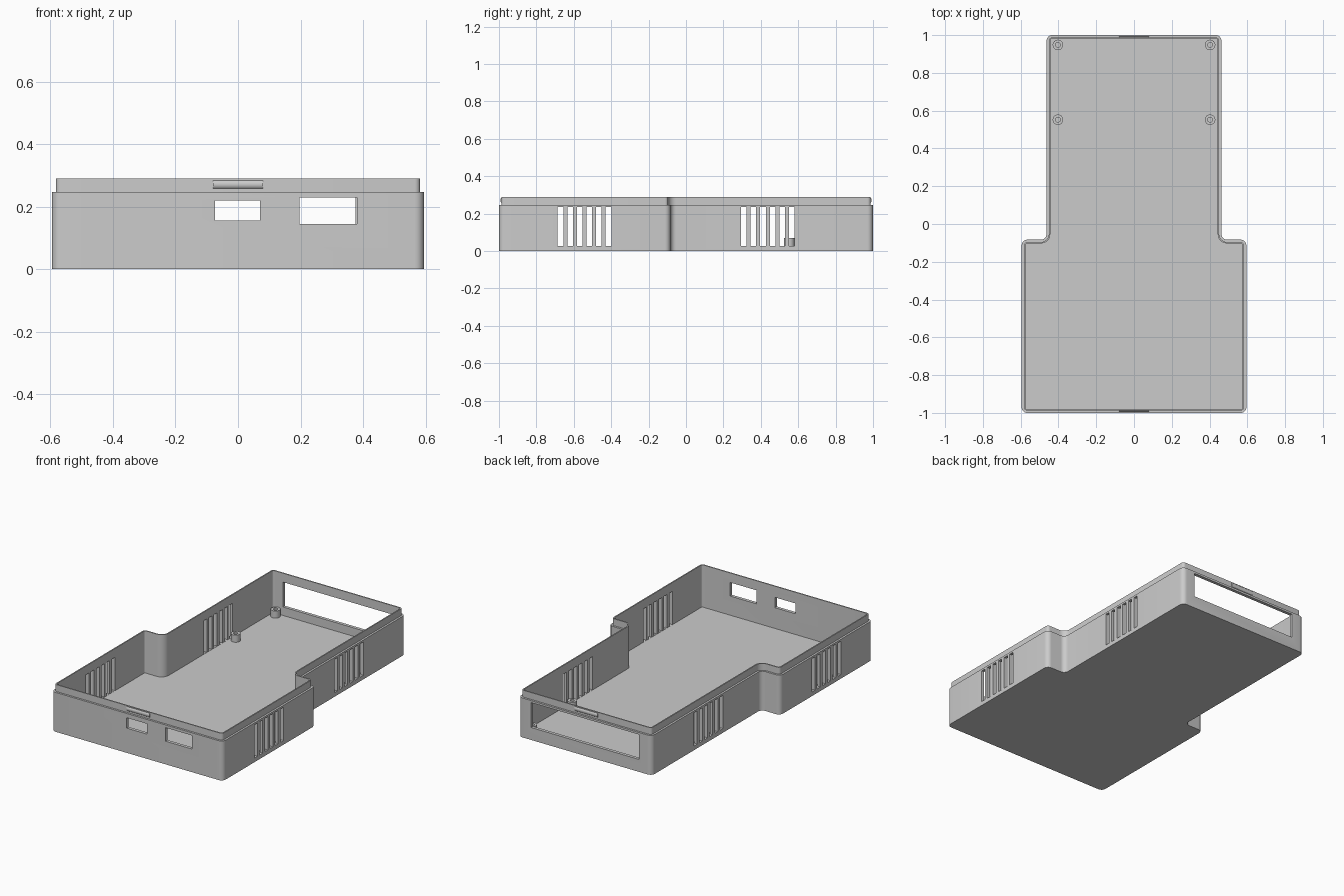
import bpy, bmesh, math
from mathutils import Vector

if "Cube" in bpy.data.objects:
    bpy.data.objects.remove(bpy.data.objects["Cube"])

grey = bpy.data.materials.new("plastic_grey")
grey.diffuse_color = (0.6, 0.6, 0.6, 1)
grey.use_nodes = True
grey.node_tree.nodes["Principled BSDF"].inputs["Base Color"].default_value = grey.diffuse_color

FLOOR, RIM, TOP = 0.025, 0.247, 0.29
# T-shaped footprint, counter-clockwise
FOOT = [(-0.595, -1), (0.595, -1), (0.595, -0.083), (0.463, -0.083),
        (0.463, 1), (-0.463, 1), (-0.463, -0.083), (-0.595, -0.083)]


def footprint(inset, radius=0.03, steps=6):
    """Rounded outline moved inwards; every inset gives the same point count."""
    pts = []
    for i, p in enumerate(FOOT):
        p = Vector(p)
        a = (p - Vector(FOOT[i - 1])).normalized()
        b = (Vector(FOOT[(i + 1) % len(FOOT)]) - p).normalized()
        side = 1 if a.x * b.y - a.y * b.x > 0 else -1
        centre = p + (b - a) * radius
        r = radius - side * inset
        for k in range(steps + 1):
            t = k / steps * math.pi / 2
            pts.append(centre + (a * math.sin(t) - b * math.cos(t)) * r)
    return pts


def finish(bm, name):
    bmesh.ops.recalc_face_normals(bm, faces=bm.faces)
    me = bpy.data.meshes.new(name)
    bm.to_mesh(me)
    bm.free()
    ob = bpy.data.objects.new(name, me)
    bpy.context.collection.objects.link(ob)
    me.materials.append(grey)
    return ob


def activate(ob):
    bpy.ops.object.select_all(action='DESELECT')
    ob.select_set(True)
    bpy.context.view_layer.objects.active = ob


def smooth(ob):
    activate(ob)
    bpy.ops.object.shade_smooth_by_angle(angle=math.radians(35))


def add_box(bm, x0, x1, y0, y1, z0, z1):
    vs = bmesh.ops.create_cube(bm, size=1)["verts"]
    for v in vs:
        v.co = ((x0 + x1) / 2 + v.co.x * (x1 - x0),
                (y0 + y1) / 2 + v.co.y * (y1 - y0),
                (z0 + z1) / 2 + v.co.z * (z1 - z0))


# Tray: floor, walls and stepped lip from one wall section
bm = bmesh.new()
section = [(0, 0), (0, RIM), (0.0125, RIM), (0.0125, TOP), (0.02, TOP), (0.02, FLOOR)]
rings = [[bm.verts.new((p.x, p.y, z)) for p in footprint(d)] for d, z in section]
for lo, hi in zip(rings, rings[1:]):
    for i in range(len(lo)):
        j = (i + 1) % len(lo)
        bm.faces.new((lo[i], lo[j], hi[j], hi[i]))
bm.faces.new(rings[0])
bm.faces.new(rings[-1])
tray = finish(bm, "case_tray")

# Openings: vent slots through both sides, two ports in front, one window behind
bm = bmesh.new()
for first, wall in ((-0.671, 0.595), (0.309, 0.463)):
    for i in range(6):
        y = first + i * 0.0513
        for s in (-1, 1):
            xs = sorted((s * (wall - 0.06), s * (wall + 0.06)))
            add_box(bm, *xs, y - 0.015, y + 0.015, FLOOR + 0.001, 0.235)
add_box(bm, -0.073, 0.07, -1.06, -0.94, 0.155, 0.22)
add_box(bm, 0.197, 0.38, -1.06, -0.94, 0.145, 0.23)
add_box(bm, -0.375, 0.375, 0.94, 1.06, 0.078, 0.234)
cutter = finish(bm, "opening_cutter")
cutter.hide_render = True

mod = tray.modifiers.new("openings", 'BOOLEAN')
mod.operation, mod.solver, mod.object = 'DIFFERENCE', 'EXACT', cutter
activate(tray)
bpy.ops.object.modifier_apply(modifier=mod.name)
bpy.data.objects.remove(cutter)
smooth(tray)

# Hollow screw posts on the floor
for n, (x, y) in enumerate([(sx * 0.403, y) for sx in (-1, 1) for y in (0.552, 0.948)]):
    bm = bmesh.new()
    N = 16
    prof = [(0.028, FLOOR - 0.005), (0.028, 0.07), (0.013, 0.07), (0.013, FLOOR - 0.005)]
    rings = [[bm.verts.new((x + r * math.cos(2 * math.pi * k / N),
                            y + r * math.sin(2 * math.pi * k / N), z)) for k in range(N)]
             for r, z in prof]
    for lo, hi in zip(rings, rings[1:] + rings[:1]):
        for i in range(N):
            j = (i + 1) % N
            bm.faces.new((lo[i], lo[j], hi[j], hi[i]))
    smooth(finish(bm, f"screw_post_{n + 1}"))

# Rounded snap beads on the front and back of the lip
for name, s in (("front_snap_bead", -1), ("back_snap_bead", 1)):
    bm = bmesh.new()
    ends = []
    for x in (-0.08, 0.08):
        ends.append([bm.verts.new((x, s * (0.981 + 0.012 * math.sin(t * math.pi / 10)),
                                   0.271 + 0.015 * math.cos(t * math.pi / 10)))
                     for t in range(11)])
    for i in range(11):
        j = (i + 1) % 11
        bm.faces.new((ends[0][i], ends[0][j], ends[1][j], ends[1][i]))
    for e in ends:
        bm.faces.new(e)
    smooth(finish(bm, name))
